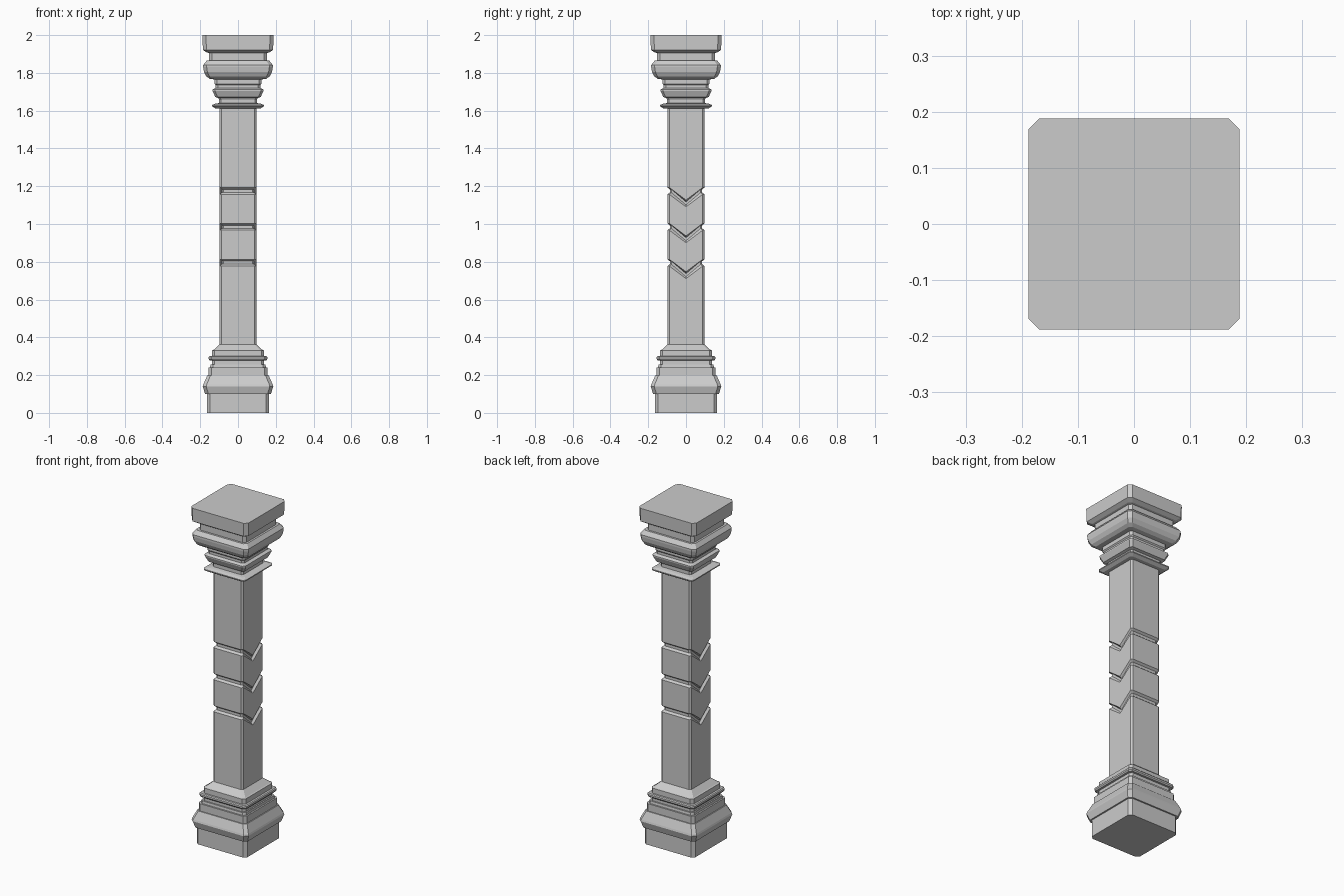
import bpy


def ring(h, z, drop=0.0):
    # Chamfered square; the two x faces get a mid point that can drop
    c = h * 0.1
    a = h - c
    return [(h, -a, z), (h, 0, z - drop), (h, a, z), (a, h, z), (-a, h, z),
            (-h, a, z), (-h, 0, z - drop), (-h, -a, z), (-a, -h, z), (a, -h, z)]


def loft(name, profile):
    # profile: (half width, height, optional chevron drop)
    verts, faces, n = [], [], 10
    for p in profile:
        verts += ring(*p)
    for k in range(len(profile) - 1):
        for i in range(n):
            j = (i + 1) % n
            faces.append((k * n + i, k * n + j, (k + 1) * n + j, (k + 1) * n + i))
    faces.append(tuple(reversed(range(n))))
    faces.append(tuple(range(len(verts) - n, len(verts))))
    mesh = bpy.data.meshes.new(name)
    mesh.from_pydata(verts, [], faces)
    mesh.update()
    obj = bpy.data.objects.new(name, mesh)
    bpy.context.collection.objects.link(obj)
    return obj


# Stepped base with plinth, bulging moulding and thin ring
loft("base", [
    (0.165, 0.0), (0.165, 0.10), (0.174, 0.10), (0.187, 0.14), (0.184, 0.15),
    (0.163, 0.197), (0.157, 0.197), (0.157, 0.24), (0.148, 0.24), (0.146, 0.255),
    (0.138, 0.255), (0.138, 0.278), (0.150, 0.278), (0.155, 0.285), (0.155, 0.295),
    (0.150, 0.30), (0.138, 0.30), (0.138, 0.33), (0.130, 0.333), (0.098, 0.362)])

# Shaft with three grooves, straight on front and back, chevrons on the sides
shaft = [(0.098, 0.362)]
for top in (0.813, 1.003, 1.193):
    shaft += [(0.098, top - 0.036, 0.066), (0.086, top - 0.026, 0.066),
              (0.086, top - 0.010, 0.066), (0.098, top, 0.066)]
shaft.append((0.098, 1.612))
loft("shaft", shaft)

# Capital with collar, flared moulding, bulge and top slab
loft("capital", [
    (0.098, 1.612), (0.120, 1.612), (0.138, 1.624), (0.138, 1.630), (0.120, 1.637),
    (0.100, 1.640), (0.100, 1.657), (0.104, 1.667), (0.120, 1.672), (0.135, 1.705),
    (0.135, 1.712), (0.118, 1.720), (0.118, 1.735), (0.124, 1.742), (0.124, 1.765),
    (0.150, 1.769), (0.168, 1.782), (0.180, 1.805), (0.184, 1.830), (0.184, 1.842),
    (0.166, 1.865), (0.154, 1.865), (0.154, 1.905), (0.165, 1.908), (0.186, 1.922),
    (0.188, 2.0)])
